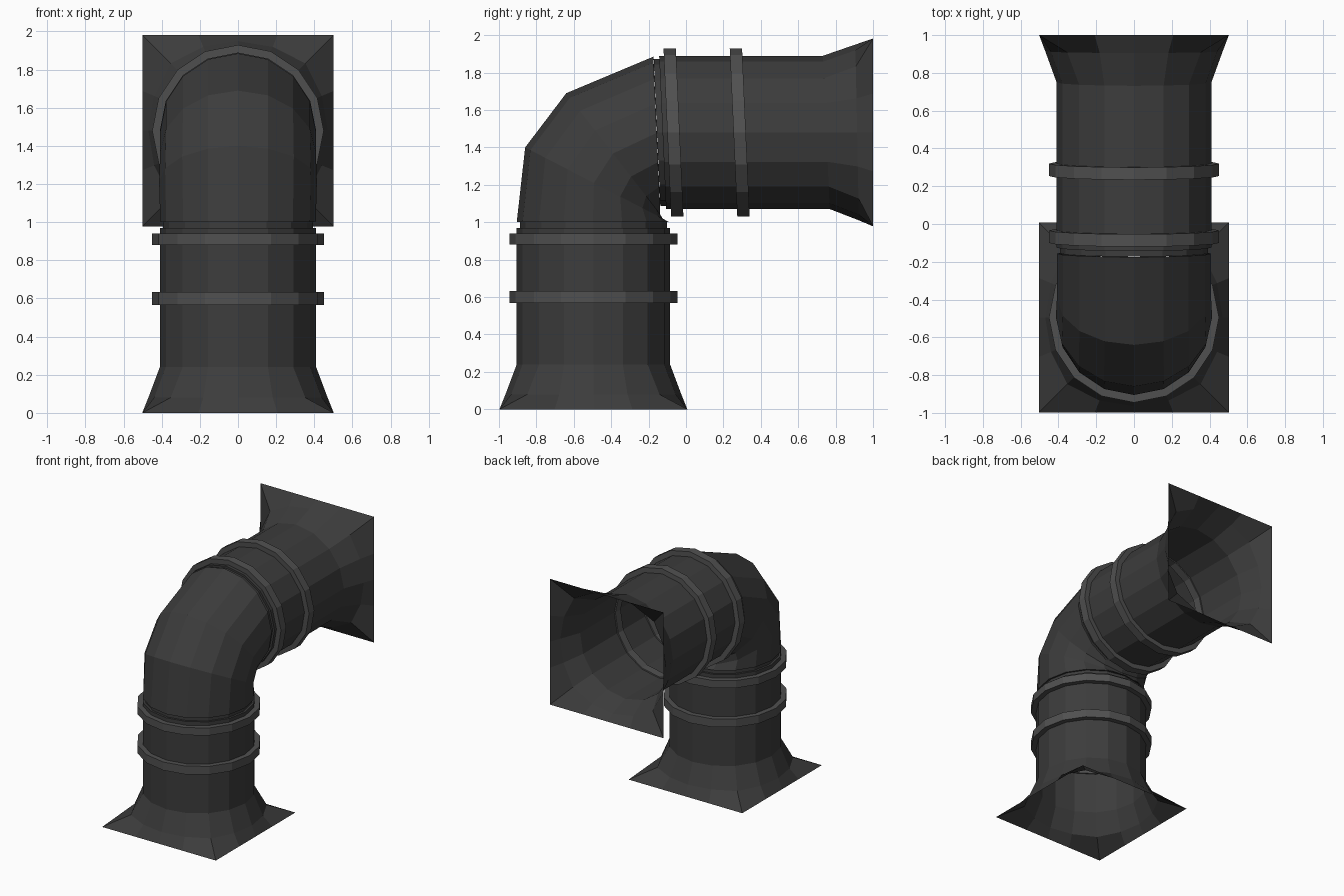
import bpy, bmesh
from math import sin, cos, pi, hypot
from mathutils import Vector

if "Cube" in bpy.data.objects:
    bpy.data.objects.remove(bpy.data.objects["Cube"])

N = 16          # sides of the pipe
C = -0.495      # y of the vertical axis
H = 1.48        # z of the horizontal axis
TILT = 0.045    # slight lean of the horizontal collar


def material(name, v):
    m = bpy.data.materials.new(name)
    m.diffuse_color = (v, v, v, 1)
    m.use_nodes = True
    m.node_tree.nodes["Principled BSDF"].inputs["Base Color"].default_value = m.diffuse_color
    return m


dark = material("dark_grey", 0.045)
light = material("ring_grey", 0.08)


def section(y, z, uy, uz, r, square=0.0):
    """Cross-section around (0,y,z); u is the direction to the outer bend."""
    n = hypot(uy, uz)
    u = Vector((0, uy / n, uz / n))
    pts = []
    for i in range(N):
        a = 2 * pi * i / N
        k = r * (1 - square + square / max(abs(cos(a)), abs(sin(a))))
        pts.append(Vector((k * cos(a), y, z)) + u * k * sin(a))
    return pts


def loft(name, sections, mat, closed=False):
    bm = bmesh.new()
    rows = [[bm.verts.new(p) for p in s] for s in sections]
    pairs = list(zip(rows, rows[1:]))
    if closed:
        pairs.append((rows[-1], rows[0]))
    for a, b in pairs:
        for i in range(N):
            j = (i + 1) % N
            bm.faces.new((a[i], a[j], b[j], b[i]))
    bmesh.ops.recalc_face_normals(bm, faces=bm.faces)
    me = bpy.data.meshes.new(name)
    bm.to_mesh(me)
    bm.free()
    me.materials.append(mat)
    ob = bpy.data.objects.new(name, me)
    bpy.context.collection.objects.link(ob)


def low(z, r, square=0.0):
    return section(C, z, -1, 0, r, square)


def high(y, r, square=0.0, tilt=TILT):
    return section(0, H, -tilt, 1, r, square) if y is None else section(y, H, -tilt, 1, r, square)


# Collars: open square mouth flaring into the round pipe, ending in a groove
loft("lower_collar", [low(0, 0.502, 1), low(0.08, 0.47, 0.15), low(0.24, 0.41),
                      low(0.97, 0.41), low(0.97, 0.393), low(1.0, 0.393)], dark)
loft("upper_collar", [high(1.0, 0.502, 1, 0), high(0.915, 0.47, 0.15, 0.02),
                      high(0.75, 0.41), high(-0.125, 0.41),
                      high(-0.125, 0.393), high(-0.155, 0.393)], dark)

# Elbow: four stations given by outer and inner bend points
bend = [((-0.905, 1.0), (-0.09, 1.0)), ((-0.86, 1.40), (-0.125, 1.02)),
        ((-0.64, 1.69), (-0.14, 1.045)), ((-0.175, 1.885), (-0.138, 1.07))]
elbow = []
for (oy, oz), (iy, iz) in bend:
    d = (oy - iy, oz - iz)
    elbow.append(section((oy + iy) / 2, (oz + iz) / 2, *d, hypot(*d) / 2))
loft("elbow", [low(1.0, 0.393)] + elbow + [high(-0.156, 0.393)], dark)

# Clamp rings
for name, place, centres in (("lower_ring", low, (0.60, 0.91)),
                             ("upper_ring", high, (-0.067, 0.287))):
    for k, c in enumerate(centres):
        w = 0.033 if place is high or k == 0 else 0.03
        loft(f"{name}_{k + 1}", [place(c - w, 0.40), place(c - w, 0.45),
                                 place(c + w, 0.45), place(c + w, 0.40)], light, True)
